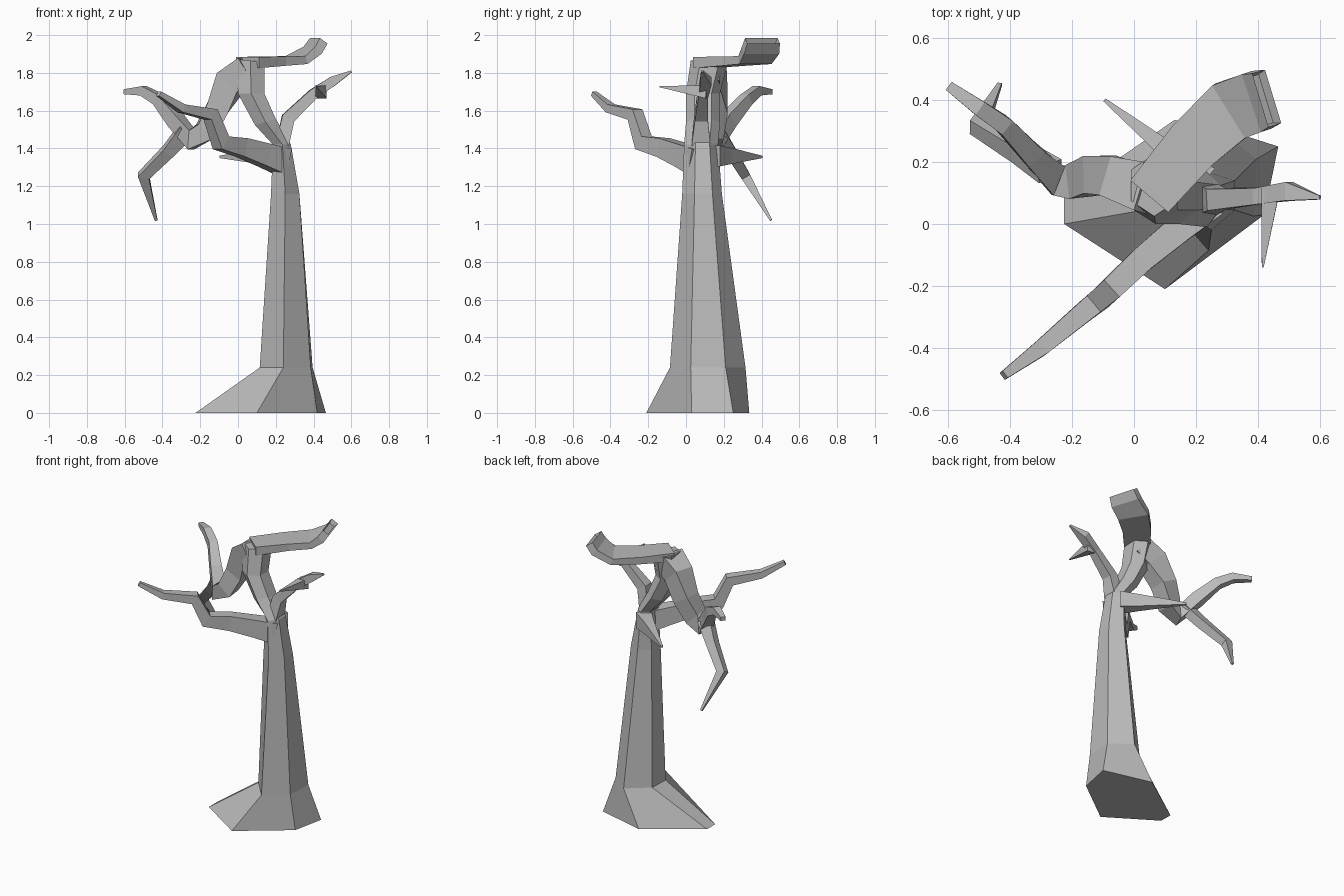
import bpy, bmesh, math
from mathutils import Vector

bark = bpy.data.materials.new("grey bark")
bark.diffuse_color = (0.5, 0.5, 0.5, 1)


def skin(name, rings, hollow=False):
    """Join equal-length rings into a capped, flat-shaded skin."""
    bm = bmesh.new()
    rows = [[bm.verts.new(p) for p in r] for r in rings]
    n = len(rows[0])
    for a, b in zip(rows, rows[1:]):
        for i in range(n):
            j = (i + 1) % n
            bm.faces.new((a[i], a[j], b[j], b[i]))
    bm.faces.new(rows[0][::-1])
    tip = bm.faces.new(rows[-1])
    bmesh.ops.recalc_face_normals(bm, faces=bm.faces)
    if hollow:  # broken end with a sunken core
        bmesh.ops.inset_individual(bm, faces=[tip], thickness=0.012, depth=-0.03)
    mesh = bpy.data.meshes.new(name)
    bm.to_mesh(mesh)
    bm.free()
    mesh.materials.append(bark)
    obj = bpy.data.objects.new(name, mesh)
    bpy.context.collection.objects.link(obj)


def limb(name, path, sides=4, up=(0, 0, 1), hollow=False):
    """Sweep a polygon along (x, y, z, half width, half height) points."""
    pts = [Vector(p[:3]) for p in path]
    rings = []
    for k, p in enumerate(path):
        d = Vector()
        if k:
            d += (pts[k] - pts[k - 1]).normalized()
        if k < len(pts) - 1:
            d += (pts[k + 1] - pts[k]).normalized()
        d.normalize()
        side = d.cross(Vector(up)).normalized()
        top = side.cross(d)
        grow = 1 / math.cos(math.pi / sides)
        ring = []
        for i in range(sides):
            t = 2 * math.pi * (i + 0.5) / sides
            ring.append(pts[k] + grow * (side * p[3] * math.cos(t) + top * p[4] * math.sin(t)))
        rings.append(ring)
    skin(name, rings, hollow)


# Trunk: six-sided, with a flared foot
trunk = [
    (0.00, [(-.225, .0), (.10, -.21), (.42, .03), (.465, .25), (.13, .335), (-.225, .09)]),
    (0.24, [(.115, .06), (.24, -.085), (.385, .025), (.395, .21), (.26, .315), (.12, .20)]),
    (1.16, [(.175, .03), (.25, -.02), (.325, .045), (.325, .14), (.24, .19), (.175, .13)]),
    (1.42, [(.185, .04), (.235, -.01), (.28, .05), (.28, .125), (.23, .17), (.185, .13)]),
]
rings = [[(x, y, z) for x, y in ring] for z, ring in trunk]
# Leaning upper trunk: tilted hexagons
for cx, cy, cz, rx, ry, tilt in [(.145, .09, 1.54, .055, .09, .3),
                                 (.07, .09, 1.69, .07, .09, .0),
                                 (.065, .125, 1.865, .075, .10, -.1)]:
    ring = []
    for i in range(6):
        t = math.radians(210 + 60 * i)
        x = rx * math.cos(t) / math.cos(math.pi / 6)
        ring.append((cx + x, cy + ry * math.sin(t), cz + tilt * x))
    rings.append(ring)
skin("trunk", rings)

# Flat top bough with a broken, hollow end
limb("top_bough", [(.05, .09, 1.855, .08, .03), (.19, .255, 1.862, .09, .024),
                   (.31, .365, 1.868, .10, .022), (.395, .395, 1.92, .098, .026),
                   (.428, .405, 1.97, .09, .026)], hollow=True)

# Left bough dips, then rises to a thin tip
limb("left_bough", [(.06, .11, 1.82, .08, .07), (-.04, .14, 1.75, .065, .075),
                    (-.11, .16, 1.61, .06, .06), (-.175, .14, 1.49, .055, .055),
                    (-.245, .14, 1.445, .05, .05), (-.33, .225, 1.55, .035, .04),
                    (-.42, .32, 1.66, .028, .03), (-.50, .375, 1.705, .025, .025),
                    (-.597, .445, 1.70, .016, .013)])
limb("drooping_twig", [(-.27, .17, 1.50, .045, .03), (-.37, .235, 1.385, .032, .03),
                       (-.50, .315, 1.255, .03, .025), (-.433, .45, 1.02, .007, .006)],
     up=(0, 1, .5))

# Front bough with a stepped elbow
limb("front_bough", [(.24, .06, 1.33, .05, .07), (.14, -.02, 1.365, .045, .06),
                     (.02, -.12, 1.405, .04, .05), (-.09, -.225, 1.43, .037, .042),
                     (-.145, -.27, 1.58, .034, .034), (-.30, -.40, 1.612, .026, .022),
                     (-.42, -.488, 1.69, .014, .013)])

# Right bough and its side spike
limb("right_bough", [(.235, .08, 1.42, .05, .035), (.265, .08, 1.56, .035, .035),
                     (.40, .09, 1.69, .026, .027), (.50, .105, 1.755, .03, .026),
                     (.60, .085, 1.808, .006, .005)])
limb("side_spike", [(.44, .11, 1.70, .03, .035), (.415, -.14, 1.727, .003, .003)])

# Back spike
limb("back_spike", [(.23, .14, 1.36, .05, .055), (.13, .22, 1.36, .032, .042),
                    (-.095, .40, 1.355, .006, .006)])
